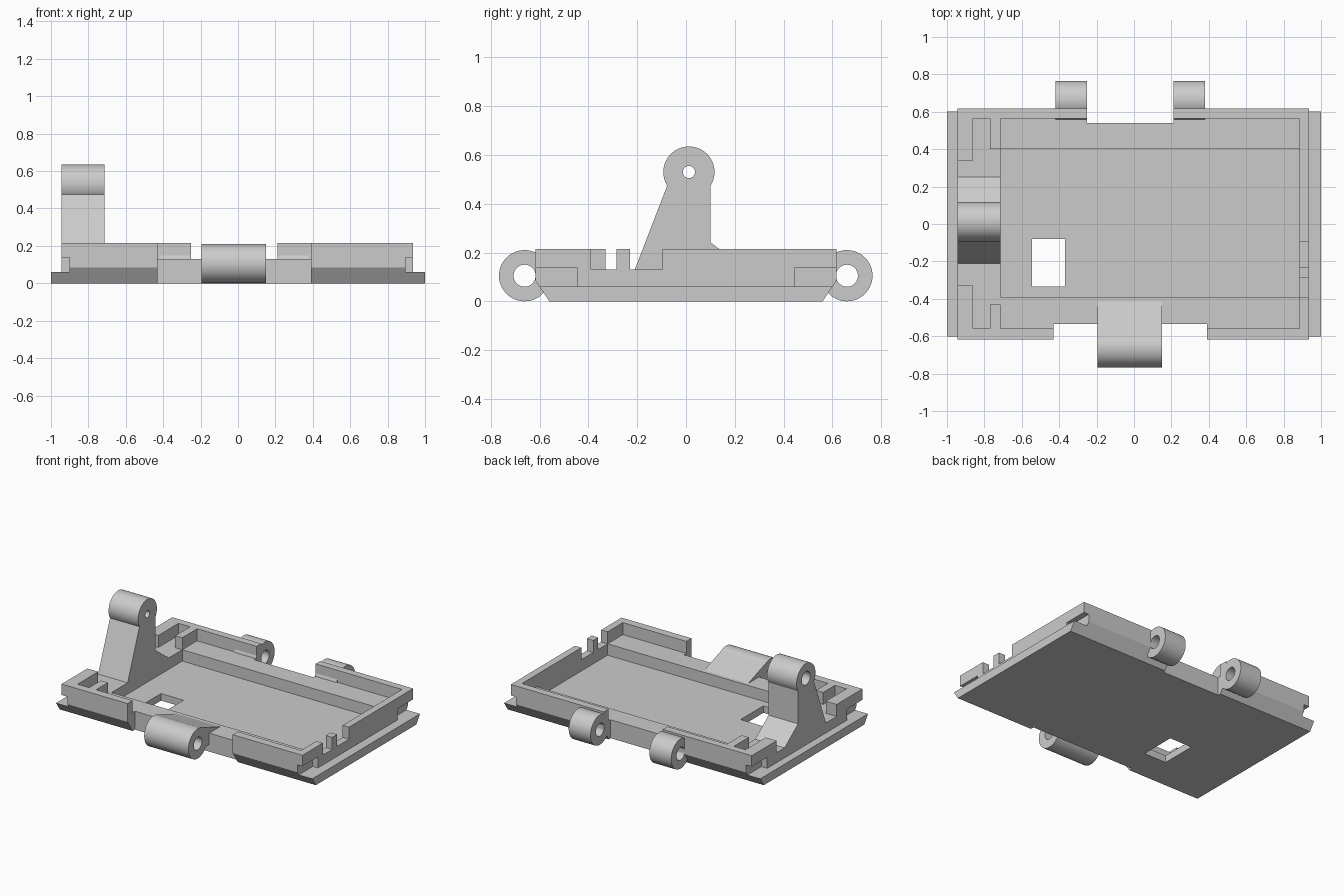
import bpy, bmesh, math

if "Cube" in bpy.data.objects:
    bpy.data.objects.remove(bpy.data.objects["Cube"], do_unlink=True)

grey = bpy.data.materials.new("light grey plastic")
grey.use_nodes = True
grey.diffuse_color = (0.6, 0.6, 0.6, 1)
grey.node_tree.nodes["Principled BSDF"].inputs["Base Color"].default_value = (0.6, 0.6, 0.6, 1)


def prism(name, x0, x1, outline):
    """Extrude a (y, z) outline along x."""
    bm = bmesh.new()
    ends = [[bm.verts.new((x, y, z)) for y, z in outline] for x in (x0, x1)]
    bm.faces.new(ends[0])
    bm.faces.new(ends[1])
    n = len(outline)
    for i in range(n):
        j = (i + 1) % n
        bm.faces.new((ends[0][i], ends[0][j], ends[1][j], ends[1][i]))
    bmesh.ops.recalc_face_normals(bm, faces=bm.faces)
    mesh = bpy.data.meshes.new(name)
    bm.to_mesh(mesh)
    bm.free()
    mesh.materials.append(grey)
    obj = bpy.data.objects.new(name, mesh)
    bpy.context.collection.objects.link(obj)
    return obj


def box(name, x0, x1, y0, y1, z0, z1):
    return prism(name, x0, x1, [(y0, z0), (y1, z0), (y1, z1), (y0, z1)])


def rod(name, x0, x1, y, z, r, n=64):
    angles = [2 * math.pi * i / n for i in range(n)]
    return prism(name, x0, x1, [(y + r * math.cos(a), z + r * math.sin(a)) for a in angles])


def select(obj):
    bpy.ops.object.select_all(action='DESELECT')
    obj.select_set(True)
    bpy.context.view_layer.objects.active = obj


def cut(obj, cutter):
    select(obj)
    mod = obj.modifiers.new("cut", 'BOOLEAN')
    mod.operation = 'DIFFERENCE'
    mod.solver = 'EXACT'
    mod.object = cutter
    bpy.ops.object.modifier_apply(modifier=mod.name)
    bpy.data.objects.remove(cutter, do_unlink=True)


def smooth(obj):
    select(obj)
    bpy.ops.object.shade_smooth_by_angle(angle=math.radians(30))


LIP, LEDGE, TOP, FLOOR = 0.06, 0.13, 0.215, 0.05
ABOVE = 0.4

# Tray block with bevelled lower long edges
tray = prism("tray", -1, 1, [(-0.56, 0), (0.56, 0), (0.617, 0.085), (0.617, TOP),
                             (-0.617, TOP), (-0.617, 0.085)])

cuts = [
    # End lips
    (-1.1, -0.945, -1, 1, LIP, ABOVE),
    (0.935, 1.1, -1, 1, LIP, ABOVE),
    # Inner ledge and floor
    (-0.715, 0.885, -0.56, 0.565, LEDGE, ABOVE),
    (-0.715, 0.885, -0.39, 0.40, FLOOR, ABOVE),
    # Floor window
    (-0.545, -0.37, -0.335, -0.08, -0.1, ABOVE),
    # Hinge recesses in the front and back walls
    (-0.43, 0.39, -1, -0.535, -0.1, ABOVE),
    (-0.25, 0.21, 0.54, 1, -0.1, ABOVE),
    # Slot, arm seat and inner gap on the right end
    (-0.86, -0.77, -0.56, 0.565, LEDGE, ABOVE),
    (-1.1, -0.8, -0.33, 0.34, LEDGE, ABOVE),
    (-0.8, -0.7, -0.43, 0.40, LEDGE, ABOVE),
    # Notches beside the small post on the left end
    (0.86, 1.1, -0.23, -0.097, LEDGE, ABOVE),
    (0.86, 1.1, -0.39, -0.285, LEDGE, ABOVE),
]
# Undercuts at the four corners
for x0, x1 in ((-1.1, -0.9), (0.895, 1.1)):
    for y0, y1 in ((-1, -0.445), (0.445, 1)):
        cuts.append((x0, x1, y0, y1, LIP, 0.138))
for c in cuts:
    cut(tray, box("cutter", *c))

# Hinge barrels
for name, x0, x1, y in (("front_hinge_barrel", -0.195, 0.15, -0.662),
                        ("back_right_hinge_barrel", -0.42, -0.25, 0.66),
                        ("back_left_hinge_barrel", 0.21, 0.38, 0.66)):
    barrel = rod(name, x0, x1, y, 0.105, 0.105)
    cut(barrel, rod("cutter", x0 - 0.1, x1 + 0.1, y, 0.105, 0.045))
    smooth(barrel)

# Sloped web joining the front barrel to the ledge
prism("front_hinge_web", -0.195, 0.15,
      [(-0.415, LEDGE), (-0.64, 0.207), (-0.59, 0.14), (-0.59, 0.05), (-0.53, 0.05), (-0.5, LEDGE)])

# Upright arm with a bored round head
prism("arm", -0.945, -0.715, [(-0.21, LEDGE), (0.25, LEDGE), (0.1, 0.242),
                              (0.1, 0.475), (-0.077, 0.475)])
head = rod("arm_head", -0.945, -0.715, 0.012, 0.53, 0.105)
cut(head, rod("cutter", -1.1, -0.6, 0.012, 0.53, 0.025, 32))
cut(head, rod("cutter", -1.1, -0.78, 0.012, 0.53, 0.047, 32))
smooth(head)
